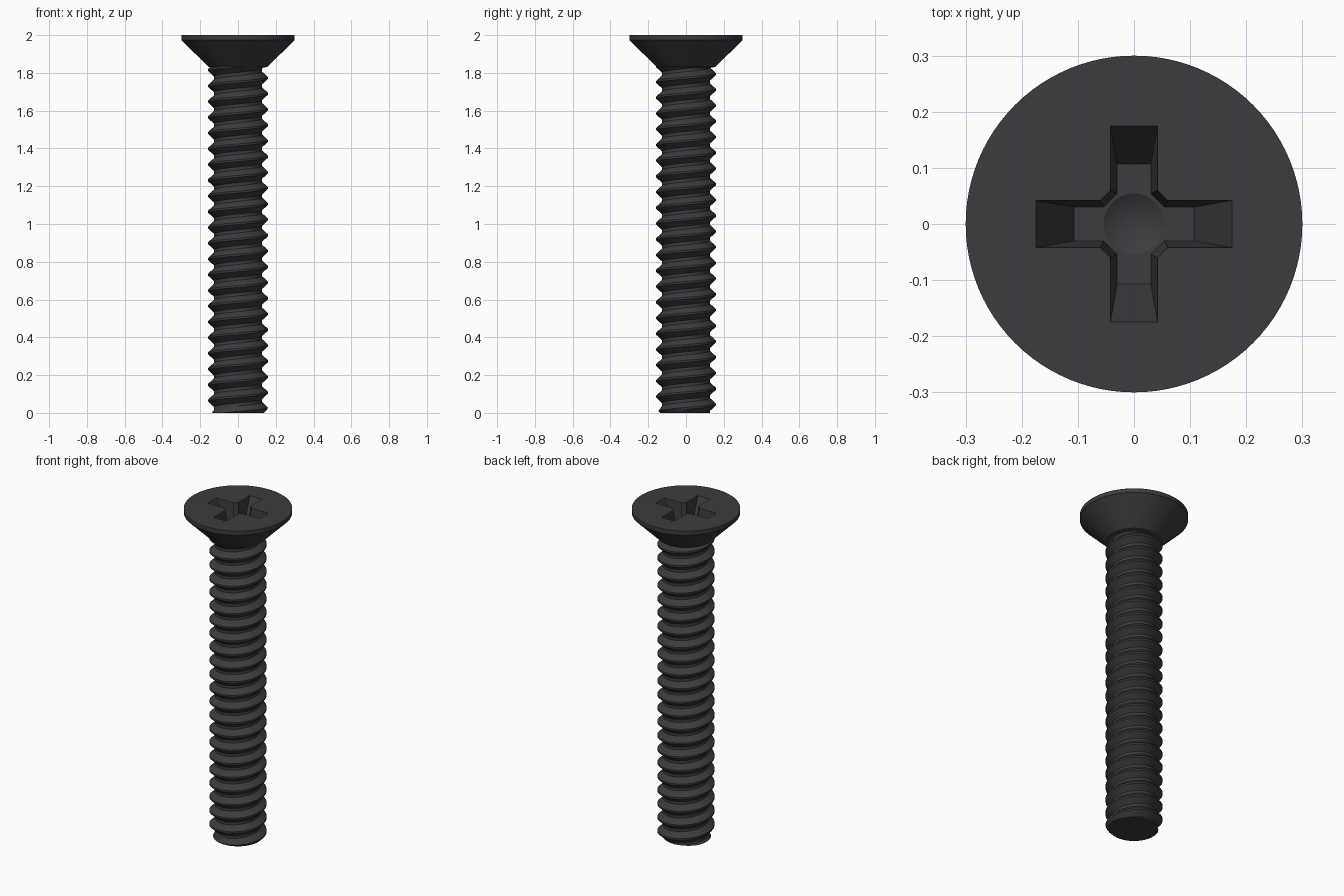
import bpy, bmesh, math

if "Cube" in bpy.data.objects:
    bpy.data.objects.remove(bpy.data.objects["Cube"])

PITCH, ROOT, CREST = 0.0833, 0.127, 0.158
SHAFT_TOP, CREST_Z = 1.84, 0.107

mat = bpy.data.materials.new("black_steel")
mat.diffuse_color = (0.045, 0.045, 0.05, 1)
mat.use_nodes = True
mat.node_tree.nodes["Principled BSDF"].inputs["Base Color"].default_value = mat.diffuse_color


def make_object(name, bm):
    bmesh.ops.recalc_face_normals(bm, faces=bm.faces[:])
    me = bpy.data.meshes.new(name)
    bm.to_mesh(me)
    bm.free()
    me.materials.append(mat)
    ob = bpy.data.objects.new(name, me)
    bpy.context.collection.objects.link(ob)
    return ob


def lathe(name, profile, n):
    bm = bmesh.new()
    vs = [bm.verts.new((r, 0, z)) for r, z in profile]
    es = [bm.edges.new(p) for p in zip(vs, vs[1:])]
    bmesh.ops.spin(bm, geom=vs + es, cent=(0, 0, 0), axis=(0, 0, 1),
                   angle=math.tau, steps=n, use_duplicate=False)
    bmesh.ops.remove_doubles(bm, verts=bm.verts[:], dist=1e-5)
    return make_object(name, bm)


def smooth(ob):
    bpy.ops.object.select_all(action='DESELECT')
    ob.select_set(True)
    bpy.context.view_layer.objects.active = ob
    bpy.ops.object.shade_smooth_by_angle(angle=math.radians(30))


# Threaded shaft: helical columns, trimmed flat at both ends
def thread_radius(z, turn):
    f = ((z - CREST_Z) / PITCH - turn) % 1.0
    d = min(f, 1 - f)                       # distance from crest, in pitches
    t = min(1, max(0, (d - 0.06) / 0.34))
    return min(CREST + (ROOT - CREST) * t, 0.138 + max(z, 0))


N = 64
FRACTIONS = (-0.06, 0.06, 0.40, 0.60)
bm = bmesh.new()
columns = []
for i in range(N):
    turn, a = i / N, math.tau * i / N
    col = []
    for k in range(-4, 27):
        for f in FRACTIONS:
            z = CREST_Z + (k + f + turn) * PITCH
            z = min(SHAFT_TOP, max(0, z))
            r = thread_radius(z, turn)
            col.append(bm.verts.new((r * math.cos(a), r * math.sin(a), z)))
    columns.append(col)
for i in range(N):
    a, b = columns[i], columns[(i + 1) % N]
    s = 4 if i == N - 1 else 0              # the seam climbs one turn
    for j in range(len(a) - 1 - s):
        bm.faces.new((a[j], b[j + s], b[j + s + 1], a[j + 1])
                     if s == 0 else (a[j + s], b[j], b[j + 1], a[j + s + 1])) \
            if s == 0 else bm.faces.new((a[j], b[j + s], b[j + s + 1], a[j + 1]))
bmesh.ops.remove_doubles(bm, verts=bm.verts[:], dist=1e-5)
bmesh.ops.dissolve_degenerate(bm, edges=bm.edges[:], dist=1e-5)
end = [e for e in bm.edges if e.is_boundary and all(v.co.z < 1e-4 for v in e.verts)]
bmesh.ops.holes_fill(bm, edges=end, sides=0)
shaft = make_object("threaded_shaft", bm)
smooth(shaft)

# Countersunk head
head = lathe("countersunk_head", [(0, 2), (0.3, 2), (0.3, 1.974), (0.156, 1.832),
                                  (0.12, 1.825), (0.12, 1.78), (0, 1.78)], 96)

# Cross recess cutter: tapered cross with chamfered inner corners
FLOOR = 1.86


def cross(bm, z, length, w, c):
    ring = []
    for q in range(4):
        ca, sa = round(math.cos(q * math.pi / 2)), round(math.sin(q * math.pi / 2))
        for x, y in ((length, -w), (length, w), (c, w), (w, c)):
            ring.append(bm.verts.new((x * ca - y * sa, x * sa + y * ca, z)))
    return ring


bm = bmesh.new()
lo = cross(bm, FLOOR, 0.107, 0.030, 0.054)
hi = cross(bm, 2.0 + 0.014, 0.1818, 0.0432, 0.0606)
bm.faces.new(lo)
bm.faces.new(hi)
for i in range(16):
    j = (i + 1) % 16
    bm.faces.new((lo[i], lo[j], hi[j], hi[i]))
cross_cutter = make_object("recess_cutter", bm)

# Conical centre of the recess
cone_cutter = lathe("recess_cone_cutter", [(0, FLOOR + 0.003), (0.059, FLOOR + 0.003),
                                           (0, 1.825)], 48)

bpy.context.view_layer.objects.active = head
for cutter in (cross_cutter, cone_cutter):
    cutter.hide_render = True
    mod = head.modifiers.new("recess", 'BOOLEAN')
    mod.operation, mod.solver, mod.object = 'DIFFERENCE', 'EXACT', cutter
    bpy.ops.object.modifier_apply(modifier=mod.name)
    bpy.data.objects.remove(cutter)
smooth(head)
